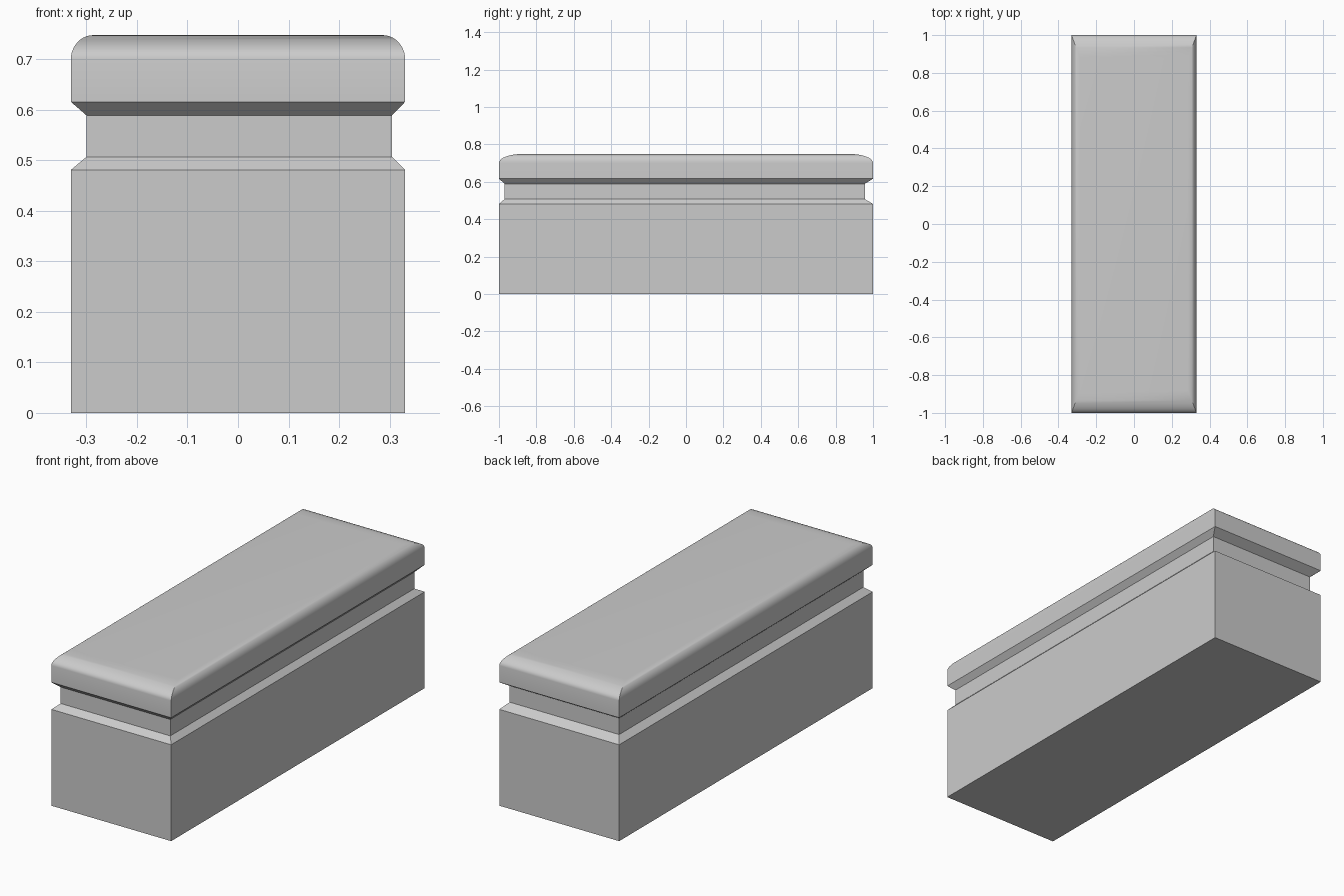
import bpy
import bmesh
from math import sin, cos, pi

if "Cube" in bpy.data.objects:
    bpy.data.objects.remove(bpy.data.objects["Cube"])

X, Y, TOP = 0.331, 1.0, 0.748
STEPS = 10


def outer(z, inset_x=0.0, inset_y=0.0):
    return (-X + inset_x, X - inset_x, -Y + inset_y, Y - inset_y, z)


def neck(z):
    # the groove is slightly off-centre
    return (-0.300, 0.305, -0.970, 0.956, z)


# plinth, chamfered neck groove and lip
rings = [outer(0.0), outer(0.481), neck(0.507), neck(0.589), outer(0.616)]

# rounded top edge: elliptical, wider along the length
RX, RY, RZ = 0.045, 0.12, 0.048
for i in range(STEPS + 1):
    a = 0.5 * pi * i / STEPS
    k = 1 - cos(a)
    rings.append(outer(TOP - RZ + RZ * sin(a), RX * k, RY * k))

# stack the rectangles into one closed body
bm = bmesh.new()
loops = []
for x0, x1, y0, y1, z in rings:
    loops.append([bm.verts.new((x, y, z))
                  for x, y in ((x0, y0), (x1, y0), (x1, y1), (x0, y1))])
for low, high in zip(loops, loops[1:]):
    for i in range(4):
        j = (i + 1) % 4
        bm.faces.new((low[i], low[j], high[j], high[i]))
bm.faces.new(loops[0][::-1])
bm.faces.new(loops[-1])
bmesh.ops.recalc_face_normals(bm, faces=bm.faces)

mesh = bpy.data.meshes.new("grooved_block")
bm.to_mesh(mesh)
bm.free()
block = bpy.data.objects.new("grooved_block", mesh)
bpy.context.collection.objects.link(block)

# smooth the rounded edge, keep the rest crisp
bpy.context.view_layer.objects.active = block
block.select_set(True)
bpy.ops.object.shade_smooth_by_angle(angle=0.5)
